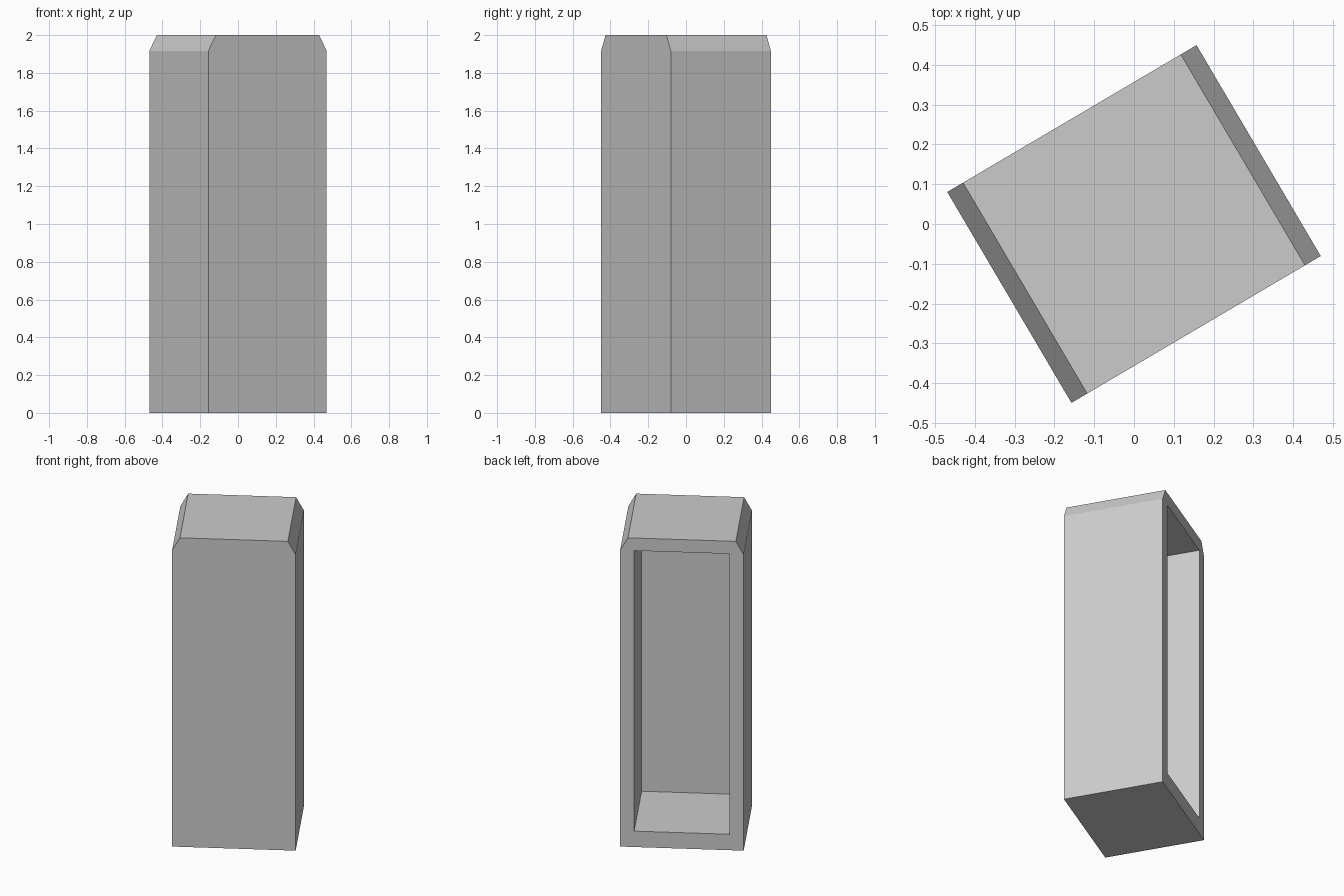
import bpy, bmesh, math

if "Cube" in bpy.data.objects:
    bpy.data.objects.remove(bpy.data.objects["Cube"])

ANGLE = math.radians(30.5)
W, D, H = 0.3635, 0.3075, 2.0   # half width, half depth, height


def prism(name, profile, y0, y1):
    """Extrude an x-z profile from y0 to y1, then turn the object about z."""
    bm = bmesh.new()
    face = bm.faces.new([bm.verts.new((x, y0, z)) for x, z in profile])
    out = bmesh.ops.extrude_face_region(bm, geom=[face])
    for v in out["geom"]:
        if isinstance(v, bmesh.types.BMVert):
            v.co.y = y1
    bmesh.ops.recalc_face_normals(bm, faces=bm.faces)
    mesh = bpy.data.meshes.new(name)
    bm.to_mesh(mesh)
    bm.free()
    ob = bpy.data.objects.new(name, mesh)
    bpy.context.collection.objects.link(ob)
    ob.rotation_euler.z = ANGLE
    return ob


# Cabinet body with two bevelled top edges
CX, CZ = 0.046, 0.083
body = prism("cabinet_body",
             [(-W, 0), (W, 0), (W, H - CZ), (W - CX, H),
              (-W + CX, H), (-W, H - CZ)], -D, D)

# Recess open on the rear side
IW = W - 0.083
cutter = prism("recess_cutter",
               [(-IW, 0.103), (IW, 0.103), (IW, 1.918), (-IW, 1.918)],
               -D + 0.06, D + 0.1)
cutter.hide_render = True
cutter.hide_set(True)

cut = body.modifiers.new("recess", 'BOOLEAN')
cut.operation = 'DIFFERENCE'
cut.solver = 'EXACT'
cut.object = cutter
